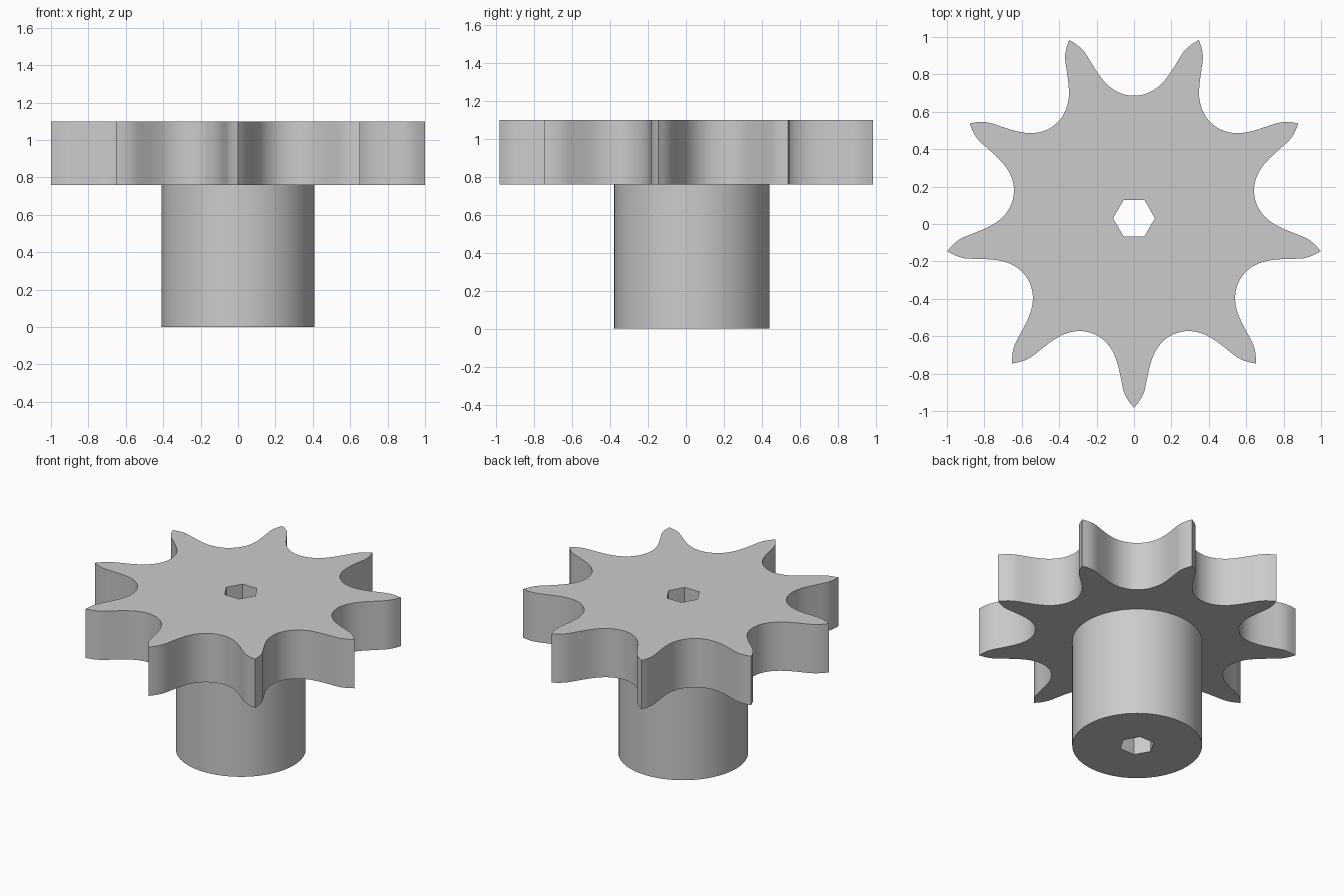
import bpy, bmesh, math
from mathutils import Matrix, Vector

if "Cube" in bpy.data.objects:
    bpy.data.objects.remove(bpy.data.objects["Cube"])

CY = 0.031                        # shaft axis sits slightly behind the origin
Z_BASE, Z_WHEEL, Z_TOP = 0.0, 0.76, 1.10
TEETH = 9

steel = bpy.data.materials.new("light grey steel")
steel.diffuse_color = (0.6, 0.6, 0.6, 1)
steel.use_nodes = True
steel.node_tree.nodes["Principled BSDF"].inputs["Base Color"].default_value = steel.diffuse_color


def ring(radius, count):
    return [Vector((radius * math.cos(2 * math.pi * i / count),
                    radius * math.sin(2 * math.pi * i / count))) for i in range(count)]


def spline(pts, steps=3):
    """Catmull-Rom curve through pts, ends included."""
    p = [2 * pts[0] - pts[1]] + pts + [2 * pts[-1] - pts[-2]]
    out = []
    for a, b, c, d in zip(p, p[1:], p[2:], p[3:]):
        for s in range(steps):
            t = s / steps
            out.append(0.5 * (2 * b + (c - a) * t + (2 * a - 5 * b + 4 * c - d) * t * t
                              + (3 * b - a - 3 * c + d) * t ** 3))
    return out + [pts[-1]]


def tooth_outline():
    """One valley between two tooth tips, mirrored and repeated around."""
    half = [Vector(v) for v in ((0, .655), (.05, .661), (.1, .682), (.147, .718), (.188, .768),
                                (.228, .830), (.266, .890), (.304, .926), (.347, .953))]
    left = [Vector((-v.x, v.y)) for v in half[:0:-1]]
    valley = spline(left + half)
    out = []
    for k in range(TEETH):
        turn = Matrix.Rotation(-2 * math.pi * k / TEETH, 2)
        out += [turn @ v for v in valley[:-1]]
    return out


def loop(bm, outline, z):
    verts = [bm.verts.new((v.x, v.y + CY, z)) for v in outline]
    for i, v in enumerate(verts):
        bm.edges.new((v, verts[i - 1]))
    return verts


def wall(bm, a, b):
    for i in range(len(a)):
        bm.faces.new((a[i - 1], a[i], b[i], b[i - 1]))


def cap(bm, outer, inner):
    """Flat face between an outer and an inner loop."""
    edges = [bm.edges.get((l[i - 1], l[i])) for l in (outer, inner) for i in range(len(l))]
    bmesh.ops.triangle_fill(bm, use_beauty=True, edges=edges, normal=(0, 0, 1))


def finish(bm, name):
    bmesh.ops.recalc_face_normals(bm, faces=bm.faces)
    mesh = bpy.data.meshes.new(name)
    bm.to_mesh(mesh)
    bm.free()
    mesh.materials.append(steel)
    obj = bpy.data.objects.new(name, mesh)
    bpy.context.collection.objects.link(obj)
    bpy.ops.object.select_all(action='DESELECT')
    obj.select_set(True)
    bpy.context.view_layer.objects.active = obj
    bpy.ops.object.shade_smooth_by_angle(angle=math.radians(30))


teeth, hub, bore = tooth_outline(), ring(0.41, 64), ring(0.112, 6)

# Toothed wheel: top with hex hole, toothed rim, underside around the hub
bm = bmesh.new()
rim_top, rim_low = loop(bm, teeth, Z_TOP), loop(bm, teeth, Z_WHEEL)
bore_top, bore_mid = loop(bm, bore, Z_TOP), loop(bm, bore, Z_WHEEL)
hub_seam = loop(bm, hub, Z_WHEEL)
cap(bm, rim_top, bore_top)
cap(bm, rim_low, hub_seam)
wall(bm, rim_top, rim_low)
wall(bm, bore_top, bore_mid)
finish(bm, "toothed_wheel")

# Hub: round sleeve with the hex bore running through it
bm = bmesh.new()
hub_top, hub_low = loop(bm, hub, Z_WHEEL), loop(bm, hub, Z_BASE)
bore_mid, bore_low = loop(bm, bore, Z_WHEEL), loop(bm, bore, Z_BASE)
cap(bm, hub_low, bore_low)
wall(bm, hub_top, hub_low)
wall(bm, bore_mid, bore_low)
finish(bm, "hub")
